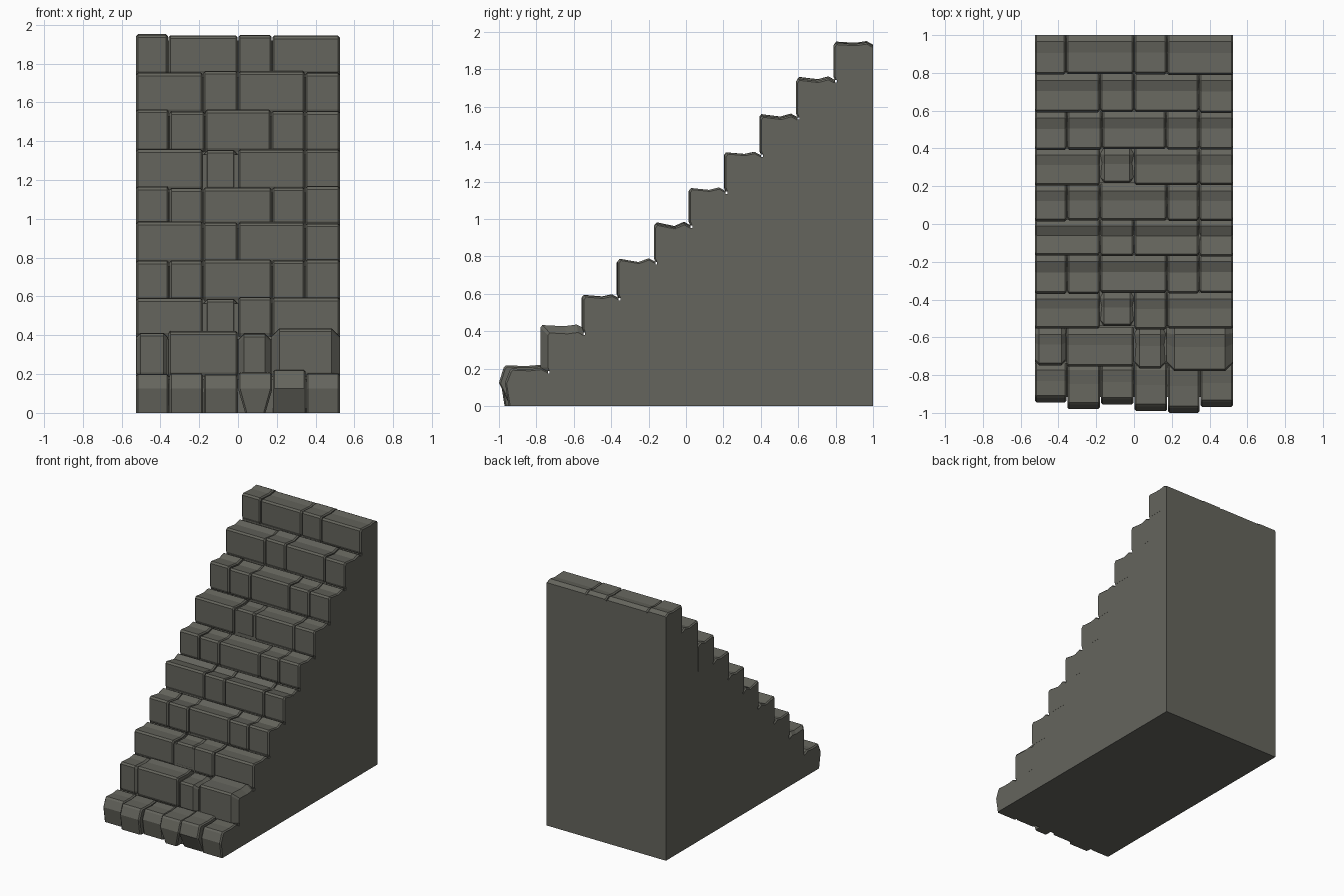
import bpy, bmesh, random

if "Cube" in bpy.data.objects:
    bpy.data.objects.remove(bpy.data.objects["Cube"])

random.seed(4)
W = 0.525
stone = bpy.data.materials.new("stone")
stone.diffuse_color = (0.13, 0.13, 0.11, 1)
stone.use_nodes = True
stone.node_tree.nodes["Principled BSDF"].inputs["Base Color"].default_value = stone.diffuse_color


def make_object(name, bm):
    bmesh.ops.recalc_face_normals(bm, faces=bm.faces[:])
    me = bpy.data.meshes.new(name)
    bm.to_mesh(me)
    bm.free()
    me.materials.append(stone)
    ob = bpy.data.objects.new(name, me)
    bpy.context.collection.objects.link(ob)
    return ob


def loft(name, sections):
    """Skin a list of equal-length point loops and cap both ends."""
    bm = bmesh.new()
    loops = [[bm.verts.new(p) for p in s] for s in sections]
    n = len(loops[0])
    for a, b in zip(loops, loops[1:]):
        for i in range(n):
            j = (i + 1) % n
            bm.faces.new((a[i], a[j], b[j], b[i]))
    bm.faces.new(loops[0])
    bm.faces.new(loops[-1])
    return make_object(name, bm)


# Riser positions, tread heights and joint positions for each course
risers = [-0.95, -0.745, -0.555, -0.367, -0.17, 0.018, 0.205, 0.395, 0.59, 0.79, 1.0]
heights = [0.2, 0.405, 0.59, 0.782, 0.978, 1.16, 1.357, 1.556, 1.755, 1.943]
five = [-0.355, -0.18, 0.175, 0.345]
four = [-0.18, 0.0, 0.345]
joints = [[-0.355, -0.178, 0.0, 0.178, 0.35], [-0.36, 0.0, 0.17], [-0.18, 0.0, 0.175],
          five, four, five, four, [-0.355, -0.17, 0.17, 0.345], four, [-0.36, 0.0, 0.175]]
dips = [0.004, 0.006, 0.008, 0.017, 0.02, 0.01, 0.008, 0.013, 0.012, 0.006]

# Foremost point of each stone in the bottom course
bottom_fronts = [-0.945, -0.98, -0.955, -0.99, -1.0, -0.968]

# Worn or protruding stones: forward shift, lift, side chamfer, foot taper
special = {
    (0, 3): dict(taper=0.035),
    (0, 4): dict(lift=0.018, foot=0.06),
    (1, 0): dict(lift=0.005, chamfer=0.022),
    (1, 1): dict(shift=-0.01, lift=0.013),
    (1, 2): dict(shift=-0.02, lift=0.0, chamfer=0.028),
    (1, 3): dict(shift=-0.034, lift=0.028, chamfer=0.042),
    (2, 1): dict(shift=0.015, lift=-0.005, chamfer=0.02),
    (6, 1): dict(shift=0.012, lift=-0.004, chamfer=0.022),
}


def stone_block(row, col, x0, x1):
    s = special.get((row, col), {})
    c = s.get("chamfer", 0.009)
    taper, foot = s.get("taper", 0), s.get("foot", 0.02)
    zt = heights[row] + s.get("lift", random.uniform(-0.005, 0.006))
    zb = heights[row - 1] - 0.012 if row else 0.0
    yf = risers[row] + s.get("shift", random.uniform(-0.004, 0.004))
    yn = risers[row + 1] + (0.006 if row < 9 else 0)
    if row == 0:
        yf = bottom_fronts[col]
        front = [(yf + foot, zb), (yf, 0.125), (yf + 0.025, zt - 0.012), (yf + 0.036, zt)]
    else:
        front = [(yf + 0.008, zb), (yf, zb + 0.02), (yf, zt - 0.014), (yf + 0.011, zt)]
    top = [(yf + 0.55 * (yn - yf), zt - dips[row]), (yn - 0.035, zt + 0.003),
           (yn, zt - 0.016), (yn, zb)]
    prof = front + top
    ky, kz = 1 - c / (yn - yf), 1 - c / (zt - zb)
    small = [(yn + (y - yn) * ky, zb + (z - zb) * kz) for y, z in prof]

    def section(x, p, side):
        return [(x + (side * taper if i in (0, 7) else 0), y, z)
                for i, (y, z) in enumerate(p)]
    loft(f"stone_{row + 1}_{col + 1}",
         [section(x0, small, 1), section(x0 + c, prof, 1),
          section(x1 - c, prof, -1), section(x1, small, -1)])


# Stone courses with narrow joints
for r, js in enumerate(joints):
    xs = [-W] + js + [W]
    for k in range(len(xs) - 1):
        stone_block(r, k, xs[k] + (0.002 if k else 0),
                    xs[k + 1] - (0.002 if k < len(js) else 0))

# Solid stepped core behind the stones
outline = [(1.0, 0.0), (-0.915, 0.0)]
for r, z in enumerate(heights):
    outline.append((-0.915 if r == 0 else risers[r] + 0.016, z - 0.025))
    outline.append((risers[r + 1] + (0.016 if r < 9 else 0), z - 0.025))
loft("stair_core", [[(x, y, z) for y, z in outline] for x in (-W + 0.0005, W - 0.0005)])
